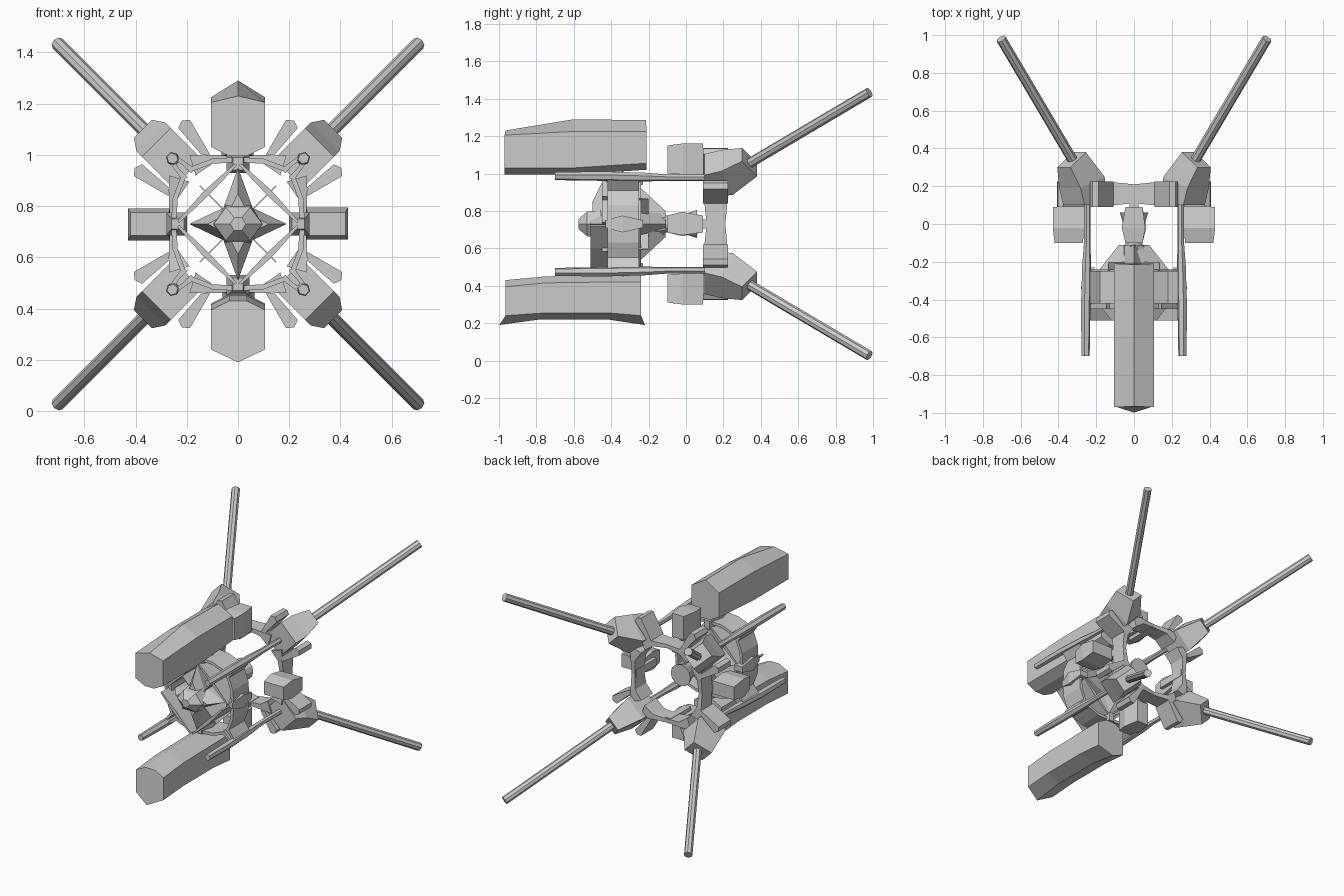
import bpy, bmesh, math
from mathutils import Vector

C = 0.73                      # height of the long axis (runs along y)
QUARTERS = [0, 90, 180, 270]
DIAGONALS = [45, 135, 225, 315]


def place(t, y, r, ang):
    """Tangential, lengthwise and radial coordinates, turned about the long axis."""
    a = math.radians(ang)
    return Vector((r * math.sin(a) + t * math.cos(a), y, C + r * math.cos(a) - t * math.sin(a)))


def loft(name, sections, ang=0):
    """Join equal-sized point rings (t, y, r) into a capped solid."""
    bm = bmesh.new()
    rings = [[bm.verts.new(place(*p, ang)) for p in s] for s in sections]
    n = len(rings[0])
    for a, b in zip(rings, rings[1:]):
        for i in range(n):
            j = (i + 1) % n
            bm.faces.new((a[i], a[j], b[j], b[i]))
    bm.faces.new(rings[0])
    bm.faces.new(rings[-1][::-1])
    bmesh.ops.recalc_face_normals(bm, faces=bm.faces)
    me = bpy.data.meshes.new(name)
    bm.to_mesh(me)
    bm.free()
    ob = bpy.data.objects.new(name, me)
    bpy.context.collection.objects.link(ob)
    return ob


def quad(y, t0, t1, r0, r1):
    return [(t0, y, r0), (t1, y, r0), (t1, y, r1), (t0, y, r1)]


def disc(y, rx, rz, n, r=0):
    return [(rx * math.cos(2 * math.pi * i / n), y, r + rz * math.sin(2 * math.pi * i / n)) for i in range(n)]


def rod(name, p, q, rad, n, ang):
    """Straight n-sided rod between two (y, r) points."""
    d = Vector((q[0] - p[0], q[1] - p[1])).normalized()
    secs = []
    for y, r in (p, q):
        secs.append([(rad * math.cos(k), y - d.y * rad * math.sin(k), r + d.x * rad * math.sin(k))
                     for k in [2 * math.pi * i / n for i in range(n)]])
    return loft(name, secs, ang)


# Four splayed booms with mounts, side plates and long rails running forward
for a in DIAGONALS:
    rod("boom", (0.31, 0.435), (0.98, 0.995), 0.027, 8, a)
    loft("boom_mount", [
        quad(0.10, -0.08, 0.08, 0.28, 0.45),
        [(-0.08, 0.25, 0.30), (0.08, 0.25, 0.30), (0.08, 0.19, 0.48), (-0.08, 0.19, 0.48)],
        [(-0.05, 0.38, 0.41), (0.05, 0.38, 0.41), (0.05, 0.30, 0.525), (-0.05, 0.30, 0.525)]], a)
    loft("rail", [disc(y, w, w, 6, r) for y, w, r in (
        (-0.70, 0.022, 0.362), (-0.45, 0.026, 0.362), (-0.22, 0.024, 0.355), (-0.10, 0.018, 0.35),
        (0.12, 0.018, 0.35))], a)
    for s in (-1, 1):
        loft("mount_side_plate", [
            [(s * 0.09, y, 0.29), (s * 0.115, y, 0.27), (s * 0.155, y, 0.42),
             (s * 0.13, y, 0.44), (s * 0.10, y, 0.43)] for y in (0.09, 0.225)], a)
        # Thin arm from each rail inward to the core panels
        loft("rail_arm", [quad(y, s * 0.01, s * 0.02, 0.27, 0.36) for y in (-0.42, -0.25)], a)

# Ring struts, outer boxes and clamp blocks at the four quarters
for a in QUARTERS:
    for s in (-1, 1):
        loft("ring_strut", [
            [(0, 0.11, 0.245), (0, 0.21, 0.245), (0, 0.21, 0.27), (0, 0.11, 0.27)],
            [(s * 0.10, 0.10, 0.235), (s * 0.10, 0.22, 0.235), (s * 0.10, 0.22, 0.27), (s * 0.10, 0.10, 0.27)],
            [(s * 0.165, 0.09, 0.19), (s * 0.165, 0.22, 0.19), (s * 0.19, 0.22, 0.27), (s * 0.19, 0.09, 0.27)]], a)
        # Curved front brace joining the clamp to the neighbouring rail
        loft("front_brace", [
            [(s * t, y, r), (s * t, y, r + 0.02), (s * t, y + 0.17, r + 0.02), (s * t, y + 0.17, r)]
            for t, r, y in ((0.02, 0.24, -0.42), (0.10, 0.235, -0.42), (0.18, 0.205, -0.42), (0.245, 0.25, -0.42))], a)
    loft("outer_box", [
        quad(-0.10, -0.045, 0.045, 0.27, 0.42),
        quad(-0.02, -0.065, 0.06, 0.265, 0.43),
        quad(0.09, -0.045, 0.045, 0.265, 0.43)], a)
    loft("box_bracket", [quad(-0.02, -0.025, 0.025, 0.24, 0.27), quad(0.20, -0.025, 0.025, 0.24, 0.27)], a)
    loft("rail_clamp", [
        quad(-0.43, -0.02, 0.02, 0.21, 0.26),
        quad(-0.34, -0.045, 0.045, 0.20, 0.28),
        quad(-0.23, -0.02, 0.02, 0.21, 0.27)], a)

# Diamond of thin panels and edge-on webs around the core
for a in DIAGONALS:
    front = -0.51 if a in (135, 225) else -0.45
    loft("core_panel", [
        [(-0.16, y, 0.165), (0, y, 0.16), (0.16, y, 0.165), (0.16, y, 0.175), (0, y, 0.185), (-0.16, y, 0.175)]
        for y in (front, -0.24)], a)
    loft("core_web", [quad(-0.45, -0.002, 0.002, 0.05, 0.21), quad(-0.20, -0.002, 0.002, 0.05, 0.19)], a)

# Core: lozenge body, upright fin, faceted nose, neck and rear nozzle
loft("core_lozenge", [
    [(-0.12, -0.51, 0), (0, -0.51, -0.06), (0.12, -0.51, 0), (0, -0.51, 0.06)],
    [(-0.19, -0.42, 0), (0, -0.42, -0.09), (0.19, -0.42, 0), (0, -0.42, 0.09)],
    [(-0.19, -0.25, 0), (0, -0.25, -0.09), (0.19, -0.25, 0), (0, -0.25, 0.09)],
    [(-0.08, -0.11, 0), (0, -0.11, -0.06), (0.08, -0.11, 0), (0, -0.11, 0.06)]])
loft("core_fin", [
    [(-w, y, 0), (0, y, -h), (w, y, 0), (0, y, h)]
    for y, w, h in ((-0.50, 0.06, 0.12), (-0.45, 0.08, 0.22), (-0.25, 0.08, 0.20), (-0.11, 0.05, 0.07))])
loft("nose", [disc(-0.575, 0.03, 0.03, 6), disc(-0.53, 0.095, 0.075, 6),
              disc(-0.46, 0.10, 0.085, 6), disc(-0.40, 0.06, 0.06, 6)])
loft("neck", [disc(-0.40, 0.075, 0.075, 10), disc(-0.11, 0.06, 0.06, 10)])
loft("nozzle", [disc(-0.11, 0.045, 0.045, 12), disc(-0.02, 0.05, 0.05, 12), disc(0.06, 0.075, 0.075, 12)])


# Long tanks above and below: (y, peak y, half width, inner, shoulder, peak)
def tank(name, stations, ang):
    loft(name, [[(-0.035, y, i), (0.035, y, i), (w, y, i + 0.035), (w, y, s),
                 (0, yp, p), (-w, y, s), (-w, y, i + 0.035)] for y, yp, w, i, s, p in stations], ang)


tank("upper_tank", [(-0.97, -0.965, 0.105, 0.265, 0.475, 0.50), (-0.60, -0.60, 0.105, 0.265, 0.495, 0.56),
                    (-0.21, -0.215, 0.105, 0.29, 0.495, 0.555)], 0)
tank("lower_tank", [(-0.965, -0.998, 0.105, 0.30, 0.49, 0.54), (-0.75, -0.78, 0.105, 0.28, 0.475, 0.51),
                    (-0.42, -0.42, 0.105, 0.275, 0.475, 0.51), (-0.24, -0.22, 0.105, 0.275, 0.49, 0.54)], 180)
